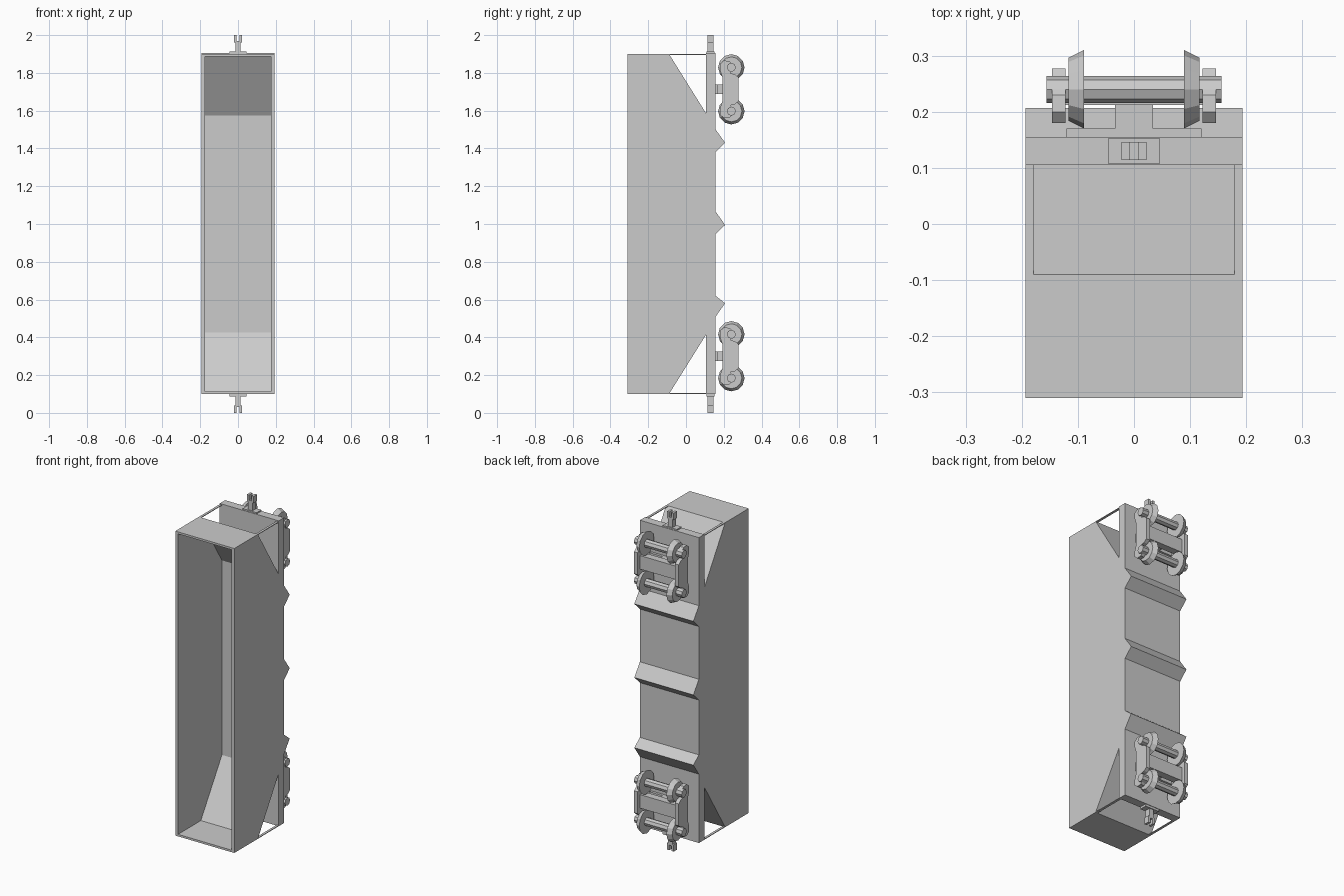
import bpy, bmesh, math
from mathutils import Matrix

cube = bpy.data.objects.get("Cube")
if cube:
    bpy.data.objects.remove(cube, do_unlink=True)

grey = bpy.data.materials.new("plain_grey")
grey.use_nodes = True
grey.diffuse_color = (0.6, 0.6, 0.6, 1)
grey.node_tree.nodes["Principled BSDF"].inputs["Base Color"].default_value = grey.diffuse_color


def finish(name, bm):
    bmesh.ops.recalc_face_normals(bm, faces=bm.faces)
    mesh = bpy.data.meshes.new(name)
    bm.to_mesh(mesh)
    bm.free()
    mesh.materials.append(grey)
    obj = bpy.data.objects.new(name, mesh)
    bpy.context.collection.objects.link(obj)
    return obj


def prism(name, profile, x0, x1):
    """Extrude a (y, z) profile along x."""
    bm = bmesh.new()
    face = bm.faces.new([bm.verts.new((x0, y, z)) for y, z in profile])
    out = bmesh.ops.extrude_face_region(bm, geom=[face])
    moved = [v for v in out["geom"] if isinstance(v, bmesh.types.BMVert)]
    bmesh.ops.translate(bm, verts=moved, vec=(x1 - x0, 0, 0))
    return finish(name, bm)


def box(name, x, y, z):
    return prism(name, [(y[0], z[0]), (y[1], z[0]), (y[1], z[1]), (y[0], z[1])], *x)


def cone_x(name, x, r0, r1, depth, y, z, sides):
    """Cone or cylinder along x, r0 at its -x end."""
    bm = bmesh.new()
    bmesh.ops.create_cone(bm, cap_ends=True, segments=sides, radius1=r0, radius2=r1, depth=depth,
                          matrix=Matrix.Translation((x, y, z)) @ Matrix.Rotation(math.pi / 2, 4, "Y"))
    return finish(name, bm)


W = 0.193       # half width
WALL = 0.018

# Open hopper: one bent sheet for ends, slopes and floor, plus two side walls
outer = [(-0.31, 0.1), (-0.09, 0.1), (0.11, 0.42), (0.11, 1.58), (-0.09, 1.9), (-0.31, 1.9)]
inner = [(-0.31, 1.888), (-0.097, 1.888), (0.1, 1.575), (0.1, 0.425), (-0.097, 0.112), (-0.31, 0.112)]
prism("hopper_sheet", outer + inner, -W + WALL, W - WALL)
for side, s in (("left", 1), ("right", -1)):
    prism("hopper_wall_" + side, outer, s * (W - WALL), s * W)

# Underframe slab and the three discharge ridges
box("underframe", (-W, W), (0.105, 0.155), (0.1, 1.905))
for i, (low, apex, high) in enumerate([(0.5, 0.58, 0.625), (0.94, 0.995, 1.075), (1.375, 1.43, 1.51)]):
    prism("discharge_ridge_%d" % i, [(0.15, low), (0.207, apex), (0.15, high)], -W, W)


def bogie(label, zc):
    # Pivot and cross beam
    box(label + "_bearer_plate", (-0.12, 0.12), (0.15, 0.17), (zc - 0.025, zc + 0.025))
    box(label + "_pivot", (-0.034, 0.034), (0.165, 0.22), (zc - 0.025, zc + 0.025))
    box(label + "_bolster", (-0.13, 0.13), (0.212, 0.255), (zc - 0.04, zc + 0.04))
    # Side frames with hooked ends around the axles
    half = [(0.277, 0.065), (0.258, 0.08), (0.235, 0.085), (0.25, 0.11), (0.25, 0.13),
            (0.23, 0.15), (0.2, 0.152), (0.18, 0.135), (0.18, 0.1), (0.192, 0.065)]
    shape = [(y, zc + z) for y, z in half] + [(y, zc - z) for y, z in reversed(half)]
    for s in (1, -1):
        prism(label + "_side_frame", shape, s * 0.122, s * 0.146)
    # Wheelsets
    for dz in (-0.116, 0.116):
        cone_x(label + "_axle", 0, 0.024, 0.024, 0.312, 0.24, zc + dz, 8)
        for s in (1, -1):
            r0, r1 = (0.07, 0.056) if s > 0 else (0.056, 0.07)
            cone_x(label + "_wheel", s * 0.103, r0, r1, 0.028, 0.24, zc + dz, 12)


bogie("upper_bogie", 1.713)
bogie("lower_bogie", 0.3)


def end_parts(label, z):
    """Parts of one end; z maps a distance beyond the end plane to height."""
    # Thin open platform frame beside the slope
    for s in (1, -1):
        box(label + "_platform_rail", (s * (W - 0.014), s * W), (-0.09, 0.106), (z(-0.004), z(0)))
    # Coupler plate, shank and forked jaw
    box(label + "_coupler_plate", (-0.046, 0.046), (0.108, 0.152), (z(0), z(0.013)))
    box(label + "_coupler_shank", (-0.014, 0.014), (0.114, 0.146), (z(0.01), z(0.07)))
    for s in (1, -1):
        box(label + "_coupler_jaw", (s * 0.008, s * 0.022), (0.114, 0.146), (z(0.06), z(0.1)))


end_parts("upper", lambda d: 1.9 + d)
end_parts("lower", lambda d: 0.1 - d)
